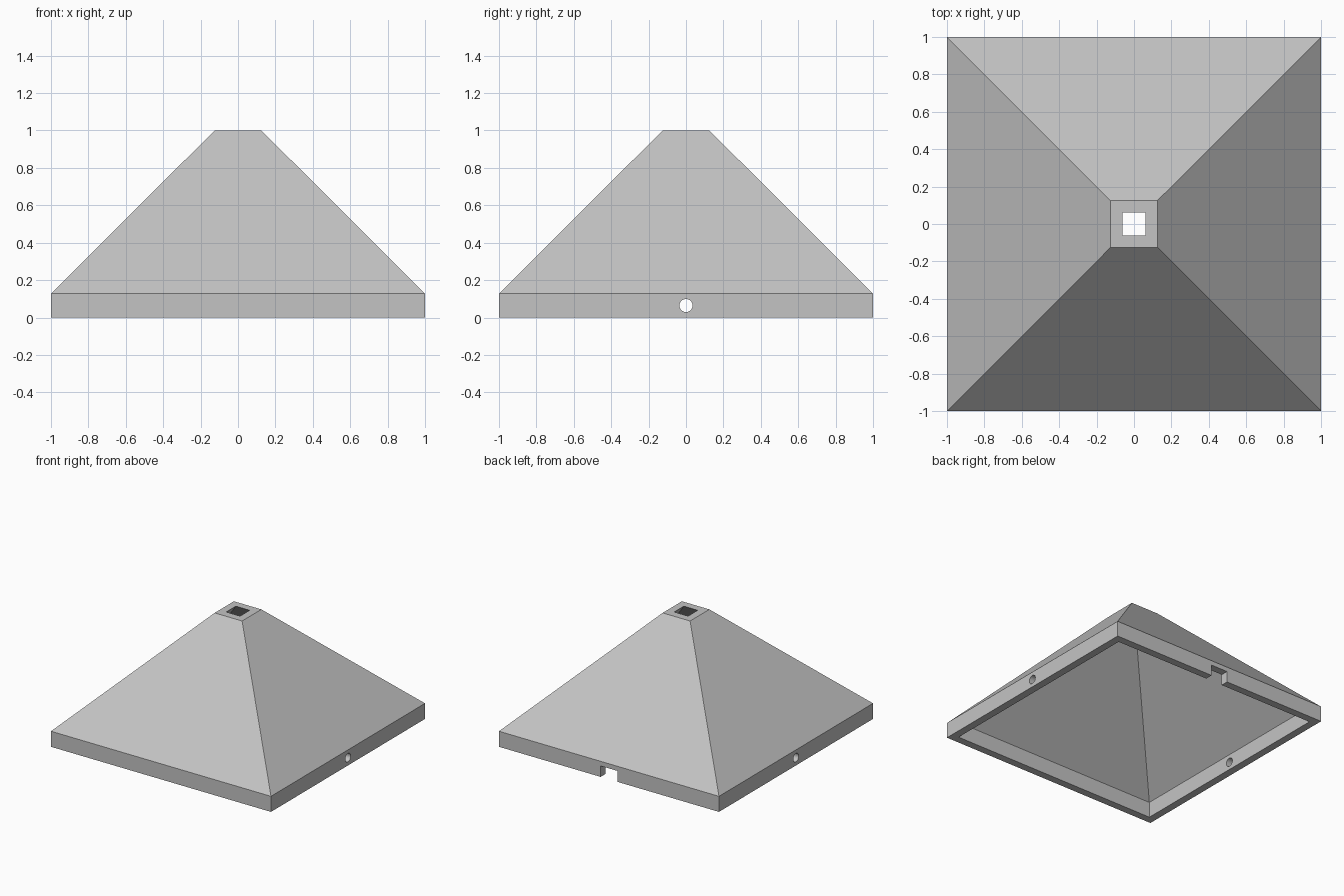
import bpy, bmesh, math

cube = bpy.data.objects.get("Cube")
if cube:
    bpy.data.objects.remove(cube, do_unlink=True)

EAVE = 0.128      # height of the upright rim
WALL = 0.0625     # wall thickness
TOP = 0.125       # half width of the flat top

grey = bpy.data.materials.new("plain_grey")
grey.use_nodes = True
colour = (0.55, 0.55, 0.55, 1)
grey.diffuse_color = colour
grey.node_tree.nodes["Principled BSDF"].inputs["Base Color"].default_value = colour


def add_object(name, bm):
    bmesh.ops.recalc_face_normals(bm, faces=bm.faces[:])
    mesh = bpy.data.meshes.new(name)
    bm.to_mesh(mesh)
    bm.free()
    mesh.materials.append(grey)
    obj = bpy.data.objects.new(name, mesh)
    bpy.context.collection.objects.link(obj)
    return obj


def square_loft(name, sections):
    """Closed loop of square rings, each given as (half width, height)."""
    bm = bmesh.new()
    rings = [[bm.verts.new((sx * h, sy * h, z))
              for sx, sy in ((-1, -1), (1, -1), (1, 1), (-1, 1))]
             for h, z in sections]
    for a, b in zip(rings, rings[1:] + rings[:1]):
        for i in range(4):
            j = (i + 1) % 4
            bm.faces.new((a[i], a[j], b[j], b[i]))
    return add_object(name, bm)


def cut(target, cutter):
    cutter.hide_render = True
    cutter.hide_set(True)
    mod = target.modifiers.new(cutter.name, 'BOOLEAN')
    mod.operation = 'DIFFERENCE'
    mod.solver = 'EXACT'
    mod.object = cutter


# Hollow pyramid cover: outside up to the flat top, then back down inside
cover = square_loft("pyramid_cover", [
    (1, 0), (1, EAVE), (TOP, 1),
    (TOP - WALL, 1), (1 - WALL, EAVE), (1 - WALL, 0)])

# Round holes through both side rims
bpy.ops.mesh.primitive_cylinder_add(vertices=32, radius=0.035, depth=2.4,
                                    location=(0, 0, 0.064),
                                    rotation=(0, math.pi / 2, 0))
side_holes = bpy.context.object
side_holes.name = "side_hole_cutter"
side_holes.data.materials.append(grey)
cut(cover, side_holes)

# Cable notch in the back rim
bpy.ops.mesh.primitive_cube_add(size=1, location=(0, 1, 0))
notch = bpy.context.object
notch.name = "back_notch_cutter"
notch.scale = (0.152, 0.3, 0.18)
notch.data.materials.append(grey)
cut(cover, notch)

# Apply the cuts and remove the cutters
bpy.context.view_layer.update()
depsgraph = bpy.context.evaluated_depsgraph_get()
result = bpy.data.meshes.new_from_object(cover.evaluated_get(depsgraph))
cover.modifiers.clear()
cover.data = result
cover.data.materials.clear()
cover.data.materials.append(grey)
for cutter in (side_holes, notch):
    bpy.data.objects.remove(cutter, do_unlink=True)
